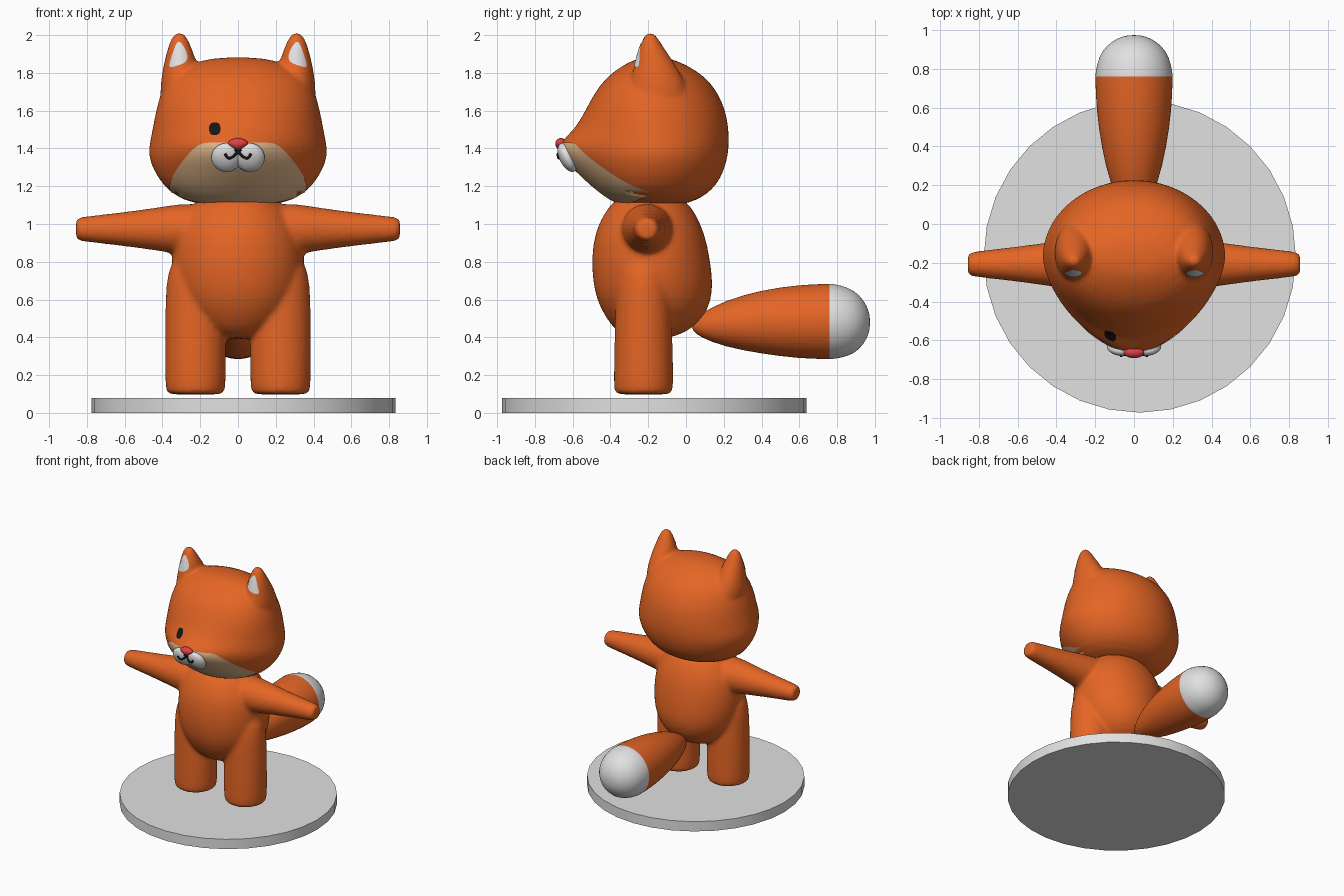
import bpy, bmesh, math
from math import sin, cos, pi
from mathutils import Vector, Matrix
from mathutils.bvhtree import BVHTree

cube = bpy.data.objects.get("Cube")
if cube:
    bpy.data.objects.remove(cube, do_unlink=True)


def material(name, r, g, b):
    m = bpy.data.materials.new(name)
    m.use_nodes = True
    m.diffuse_color = (r, g, b, 1)
    node = next(n for n in m.node_tree.nodes if n.type == 'BSDF_PRINCIPLED')
    node.inputs["Base Color"].default_value = (r, g, b, 1)
    return m


ORANGE = material("orange fur", 0.78, 0.13, 0.018)
WHITE = material("white", 0.75, 0.75, 0.75)
CREAM = material("cream", 0.78, 0.49, 0.26)
RED = material("nose red", 0.75, 0.05, 0.06)
BLACK = material("black", 0.008, 0.008, 0.008)


def add_object(name, bm, *mats):
    mesh = bpy.data.meshes.new(name)
    bm.to_mesh(mesh)
    bm.free()
    obj = bpy.data.objects.new(name, mesh)
    bpy.context.collection.objects.link(obj)
    for m in mats:
        mesh.materials.append(m)
    mesh.polygons.foreach_set("use_smooth", [True] * len(mesh.polygons))
    return obj


def signed_power(v, p):
    return math.copysign(abs(v) ** p, v)


def ring(centre, rx, front, back, power=2, axis='Z', n=32):
    """Oval section; its front half can be longer and more pointed than its back half."""
    pts = []
    for i in range(n):
        a = 2 * pi * i / n
        s, c = sin(a), cos(a)
        p = 2 / power if c > 0 else 1
        u = rx * signed_power(s, p)
        v = -(front if c > 0 else back) * signed_power(c, p)
        offset = {'Z': (u, v, 0), 'X': (0, u, v), 'Y': (u, 0, v)}[axis]
        pts.append(Vector(centre) + Vector(offset))
    return pts


def loft(bm, rings):
    """Closed skin through a list of rings."""
    rows = [[bm.verts.new(p) for p in r] for r in rings]
    n = len(rows[0])
    faces = [bm.faces.new(rows[0]), bm.faces.new(rows[-1])]
    for a, b in zip(rows, rows[1:]):
        faces += [bm.faces.new((a[i], a[(i + 1) % n], b[(i + 1) % n], b[i])) for i in range(n)]
    bmesh.ops.recalc_face_normals(bm, faces=faces)


def bake(obj):
    """Replace the mesh with its modified result."""
    mesh = bpy.data.meshes.new_from_object(obj.evaluated_get(bpy.context.evaluated_depsgraph_get()))
    obj.modifiers.clear()
    obj.data = mesh
    mesh.polygons.foreach_set("use_smooth", [True] * len(mesh.polygons))


def blend(obj, voxel, steps):
    """Fuse overlapping volumes into one soft skin."""
    sub = obj.modifiers.new("round", 'SUBSURF')
    sub.levels = sub.render_levels = 1
    fuse = obj.modifiers.new("fuse", 'REMESH')
    fuse.mode = 'VOXEL'
    fuse.voxel_size = voxel
    soft = obj.modifiers.new("soften", 'SMOOTH')
    soft.factor = 0.5
    soft.iterations = steps
    bake(obj)


def surface(obj):
    bm = bmesh.new()
    bm.from_mesh(obj.data)
    tree = BVHTree.FromBMesh(bm)
    bm.free()
    return tree


def project(tree, x, z, lift):
    """Point on the front of a surface, lifted slightly off it."""
    hit, normal, _, _ = tree.ray_cast(Vector((x, -2, z)), Vector((0, 1, 0)))
    if hit is None:
        hit, normal, _, _ = tree.find_nearest(Vector((x, -0.4, z)))
    return hit + normal * lift


def decal(name, tree, outline, mat, rings=10, lift=0.004):
    """Thin patch following the surface inside an (x, z) outline."""
    cx = sum(p[0] for p in outline) / len(outline)
    cz = sum(p[1] for p in outline) / len(outline)
    bm = bmesh.new()
    hub = bm.verts.new(project(tree, cx, cz, lift))
    n, last = len(outline), None
    for k in range(1, rings + 1):
        t = k / rings
        row = [bm.verts.new(project(tree, cx + (x - cx) * t, cz + (z - cz) * t, lift))
               for x, z in outline]
        for i in range(n):
            j = (i + 1) % n
            bm.faces.new((last[i], last[j], row[j], row[i]) if last else (hub, row[j], row[i]))
        last = row
    bmesh.ops.recalc_face_normals(bm, faces=bm.faces)
    if sum(f.normal.y for f in bm.faces) > 0:
        bmesh.ops.reverse_faces(bm, faces=bm.faces)
    return add_object(name, bm, mat)


def rounded(points, steps=6):
    """Closed smooth outline through a few points."""
    out, n = [], len(points)
    for i in range(n):
        a, b, c, d = (Vector(points[(i + k) % n]) for k in (-1, 0, 1, 2))
        for s in range(steps):
            t = s / steps
            p = 0.5 * (2 * b + (c - a) * t + (2 * a - 5 * b + 4 * c - d) * t * t
                       + (3 * b - a - 3 * c + d) * t ** 3)
            out.append((p.x, p.y))
    return out


# Base disc
bm = bmesh.new()
bmesh.ops.create_cone(bm, cap_ends=True, segments=32, radius1=0.805, radius2=0.805, depth=0.08,
                      matrix=Matrix.Translation((0.03, -0.168, 0.04)))
base = add_object("base_disc", bm, WHITE)
for f in base.data.polygons:
    f.use_smooth = abs(f.normal.z) < 0.5
for e in base.data.edges:
    a, b = (base.data.vertices[i].co.z for i in e.vertices)
    e.use_edge_sharp = abs(a - b) < 0.01

# Body: egg torso, arms and legs fused together
bm = bmesh.new()
torso = [(0.39, .08, -.28, -.12), (0.42, .18, -.36, 0), (0.5, .27, -.425, .095),
         (0.6, .325, -.475, .138), (0.7, .35, -.495, .143), (0.82, .355, -.502, .128),
         (0.95, .34, -.485, .10), (1.05, .29, -.44, .055), (1.13, .22, -.38, 0), (1.16, .1, -.3, -.1)]
loft(bm, [ring((0, -.18, z), w, -.18 - f, b + .18) for z, w, f, b in torso])
leg = [(.098, .13, .13), (.1, .15, .15), (.13, .162, .16), (.4, .162, .153),
       (.6, .16, .15), (.75, .15, .14), (.85, .1, .1)]
arm = [(.15, .14), (.3, .135), (.38, .122), (.5, .104), (.65, .085), (.82, .066), (.855, .06), (.858, .04)]
for side in (1, -1):
    loft(bm, [ring((side * .225, -.225, z), rx, ry, ry) for z, rx, ry in leg])
    loft(bm, [ring((side * x, -.207, .973), r, r, r, axis='X') for x, r in arm])
body = add_object("body", bm, ORANGE)
blend(body, 0.014, 8)

# Head with pointed muzzle and fused ears
bm = bmesh.new()
head_rows = [(1.095, .16, -.33, -.05, 2), (1.125, .30, -.40, .07, 2), (1.2, .40, -.50, .165, 1.9),
             (1.3, .458, -.605, .21, 1.7), (1.37, .478, -.668, .225, 1.6), (1.43, .47, -.68, .23, 1.6),
             (1.5, .455, -.59, .228, 1.8), (1.6, .437, -.535, .213, 2), (1.7, .41, -.483, .168, 2),
             (1.78, .365, -.42, .105, 2), (1.845, .27, -.33, .0, 2), (1.885, .12, -.24, -.1, 2)]
loft(bm, [ring((0, -.17, z), w, -.17 - f, b + .17, p) for z, w, f, b, p in head_rows])
ear_rows = [(1.62, .31, -.14, .11, .17), (1.75, .305, -.15, .105, .15), (1.85, .305, -.165, .088, .105),
            (1.92, .308, -.18, .068, .072), (1.98, .31, -.188, .045, .042), (2.015, .31, -.19, .022, .02)]
for side in (1, -1):
    loft(bm, [ring((side * x, y, z), rx, ry, ry) for z, x, y, rx, ry in ear_rows])
head = add_object("head", bm, ORANGE)
blend(head, 0.013, 7)
head_skin = surface(head)

# Face patches
half = [(.12, 1.43), (.2, 1.42), (.27, 1.36), (.335, 1.27), (.36, 1.2), (.33, 1.155), (.2, 1.118)]
chin = [(0, 1.43)] + half + [(0, 1.11)] + [(-x, z) for x, z in reversed(half)]
decal("chin_patch", head_skin, rounded(chin), CREAM, 16)
eye = [(-.122 + .03 * signed_power(cos(a), .8), 1.502 + .034 * signed_power(sin(a), .8))
       for a in (2 * pi * i / 24 for i in range(24))]
decal("right_eye", head_skin, eye, BLACK, 4)
inner_ear = [(.277, 1.86), (.272, 1.9), (.3, 1.955), (.322, 1.957), (.345, 1.9), (.36, 1.835), (.32, 1.838)]
for side, label in ((1, "left"), (-1, "right")):
    decal(label + "_inner_ear", head_skin, rounded([(side * x, z) for x, z in inner_ear]), WHITE, 6)

# Muzzle: two tilted pads
bm = bmesh.new()
for side in (1, -1):
    bmesh.ops.create_uvsphere(
        bm, u_segments=32, v_segments=20, radius=1,
        matrix=Matrix.Translation((side * .063, -.628, 1.352)) @ Matrix.Rotation(.45, 4, 'X')
        @ Matrix.Diagonal((.078, .042, .082, 1)))
muzzle = add_object("muzzle", bm, WHITE)
muzzle_skin = surface(muzzle)

# Mouth: two crossing curled strokes
for side, label in ((1, "left"), (-1, "right")):
    path = [(-.018, 1.395), (.012, 1.372), (.035, 1.352), (.055, 1.352), (.068, 1.372)]
    curve = bpy.data.curves.new(label + "_mouth_stroke", 'CURVE')
    curve.dimensions = '3D'
    curve.bevel_depth = .007
    curve.use_fill_caps = True
    spline = curve.splines.new('BEZIER')
    spline.bezier_points.add(len(path) - 1)
    for bp, (x, z) in zip(spline.bezier_points, path):
        bp.co = project(muzzle_skin, side * x, z, .002)
        bp.handle_left_type = bp.handle_right_type = 'AUTO'
    curve.materials.append(BLACK)
    bpy.context.collection.objects.link(bpy.data.objects.new(curve.name, curve))

# Nose: rounded wedge, narrower below
bm = bmesh.new()
bmesh.ops.create_uvsphere(bm, u_segments=24, v_segments=16, radius=1)
for v in bm.verts:
    taper = 1 if v.co.z > 0 else 1 + .45 * v.co.z
    v.co = Vector((v.co.x * .053 * taper, -.662 + v.co.y * .03, 1.424 + v.co.z * .031))
add_object("nose", bm, RED)

# Tail with white tip
bm = bmesh.new()
tail_rows = [(.03, .02, .46), (.07, .06, .462), (.2, .122, .472), (.4, .17, .482), (.6, .196, .483),
             (.74, .2, .484), (.76, .2, .484), (.78, .2, .484), (.86, .184, .482), (.92, .145, .48),
             (.96, .085, .48), (.975, .03, .48)]
loft(bm, [ring((0, y, z), r, r, r, axis='Y') for y, r, z in tail_rows])
tail = add_object("tail", bm, ORANGE, WHITE)
for f in tail.data.polygons:
    f.material_index = int(f.center.y > .76)
sub = tail.modifiers.new("round", 'SUBSURF')
sub.levels = sub.render_levels = 1
bake(tail)
